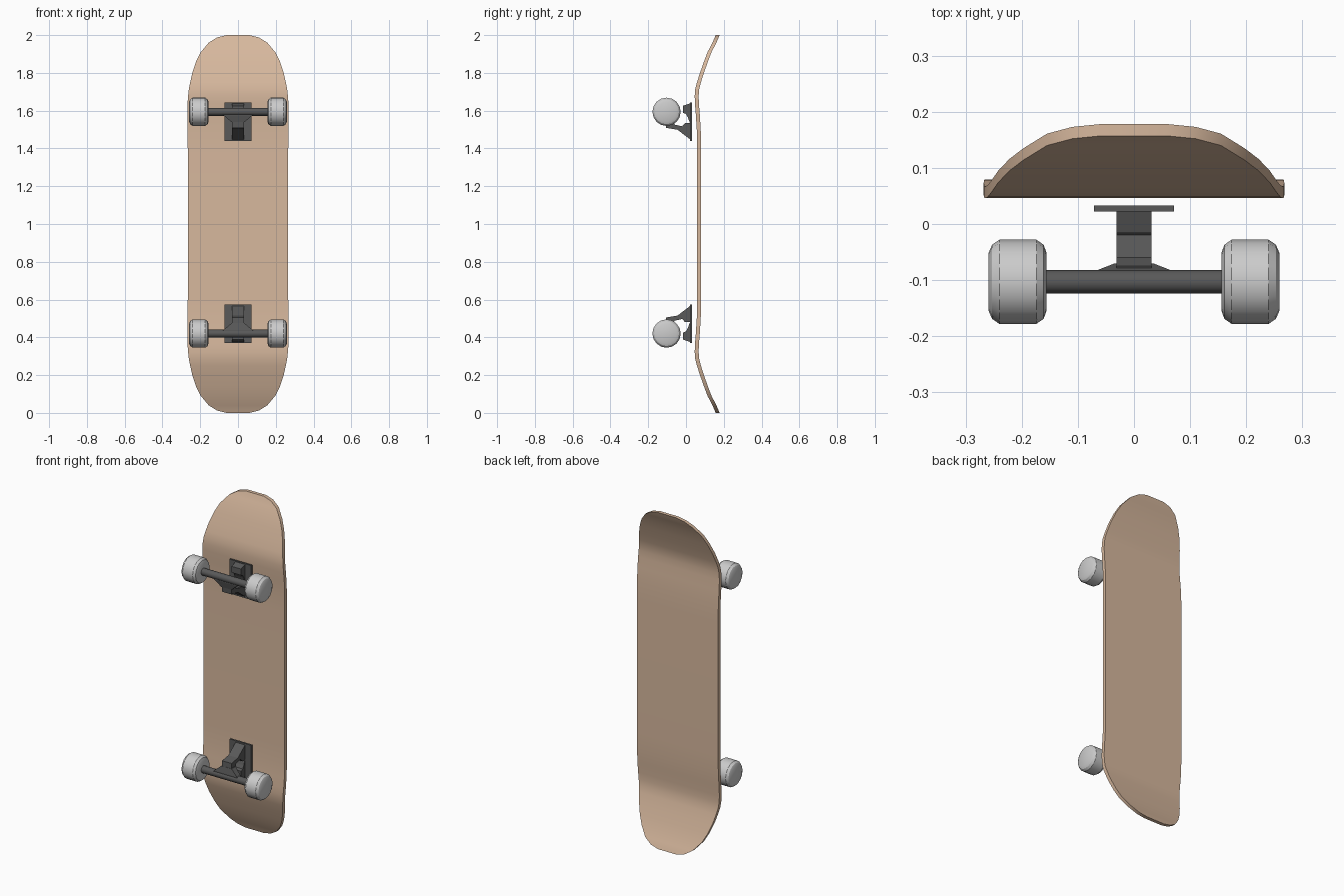
import bpy, bmesh, math

if "Cube" in bpy.data.objects:
    bpy.data.objects.remove(bpy.data.objects["Cube"])


def material(name, rgb):
    m = bpy.data.materials.new(name)
    m.diffuse_color = (*rgb, 1)
    m.use_nodes = True
    m.node_tree.nodes["Principled BSDF"].inputs["Base Color"].default_value = m.diffuse_color
    return m


WOOD = material("maple", (0.68, 0.48, 0.34))
DARK = material("dark_metal", (0.10, 0.10, 0.10))


def loft(name, rings, mat=None, smooth=True):
    """Skin a list of equal-length vertex rings and cap both ends."""
    bm = bmesh.new()
    rs = [[bm.verts.new(p) for p in ring] for ring in rings]
    n = len(rs[0])
    for a, b in zip(rs, rs[1:]):
        for i in range(n):
            j = (i + 1) % n
            bm.faces.new((a[i], a[j], b[j], b[i]))
    bm.faces.new(rs[0])
    bm.faces.new(rs[-1])
    bmesh.ops.recalc_face_normals(bm, faces=bm.faces)
    me = bpy.data.meshes.new(name)
    bm.to_mesh(me)
    bm.free()
    ob = bpy.data.objects.new(name, me)
    bpy.context.collection.objects.link(ob)
    if mat:
        me.materials.append(mat)
    if smooth:
        bpy.ops.object.select_all(action='DESELECT')
        ob.select_set(True)
        bpy.context.view_layer.objects.active = ob
        bpy.ops.object.shade_smooth_by_angle(angle=math.radians(32))
    return ob


def lathe_x(name, profile, y, z, sides, mat=None):
    """Revolve (x, radius) pairs around a line parallel to x."""
    rings = [[(x, y + r * math.cos(t), z + r * math.sin(t))
              for t in (2 * math.pi * i / sides for i in range(sides))]
             for x, r in profile]
    return loft(name, rings, mat)


def prism(name, points, half, place, mat):
    """Extrude a (y, dz) outline across x."""
    return loft(name, [[(x, y, place(d)) for y, d in points]
                       for x in (-half, half)], mat, False)


# Deck: stations of (distance from tip, front y, half width)
stations = [(0.0, 0.157, 0.06), (0.012, 0.152, 0.11), (0.04, 0.140, 0.155),
            (0.09, 0.114, 0.197), (0.14, 0.095, 0.222), (0.2, 0.074, 0.242),
            (0.25, 0.058, 0.253), (0.285, 0.049, 0.26), (0.32, 0.046, 0.264),
            (0.36, 0.047, 0.267), (0.42, 0.052, 0.268), (0.5, 0.057, 0.267),
            (0.6, 0.058, 0.266)]
full = stations + [(2 - d, y, w) for d, y, w in reversed(stations)]
loft("deck", [[(-w, y, z), (w, y, z), (w, y + 0.021, z), (-w, y + 0.021, z)]
              for z, y, w in full], WOOD)

# Trucks and wheels, mirrored top to bottom
AXLE_Y = -0.103
wheel = [(0.156, 0.052), (0.161, 0.066), (0.174, 0.075), (0.24, 0.075),
         (0.253, 0.066), (0.259, 0.052)]
for end, zc, s in (("upper", 1.594, 1), ("lower", 0.42, -1)):
    def place(d):
        return zc + s * d

    prism(end + "_base_plate",
          [(0.022, -0.155), (0.033, -0.155), (0.033, 0.049), (0.022, 0.049)],
          0.071, place, DARK)
    # Arm running from the plate out to the axle
    prism(end + "_arm",
          [(-0.108, -0.05), (-0.105, -0.085), (-0.045, -0.095),
           (0.023, -0.147), (0.023, -0.06), (-0.005, -0.06),
           (-0.02, -0.077), (-0.06, -0.068), (-0.075, -0.035)],
          0.031, place, DARK)
    # Pivot block on the outer side
    prism(end + "_pivot",
          [(0.023, 0.045), (-0.016, 0.032), (-0.016, -0.005),
           (0.0, -0.012), (0.01, -0.03), (0.023, -0.065)],
          0.031, place, DARK)
    # Flared hanger between arm and axle
    loft(end + "_hanger",
         [[(-w, y0, place(d)), (w, y0, place(d)),
           (w, y1, place(d)), (-w, y1, place(d))]
          for d, w, y0, y1 in ((0.0, 0.09, -0.118, -0.088),
                               (-0.02, 0.075, -0.117, -0.086),
                               (-0.055, 0.034, -0.109, -0.07))], DARK, False)
    lathe_x(end + "_axle", [(-0.16, 0.021), (0.16, 0.021)],
            AXLE_Y, zc, 12, DARK)
    for side, m in (("right", 1), ("left", -1)):
        lathe_x(f"{end}_{side}_wheel", [(m * x, r) for x, r in wheel],
                AXLE_Y, zc, 16)
